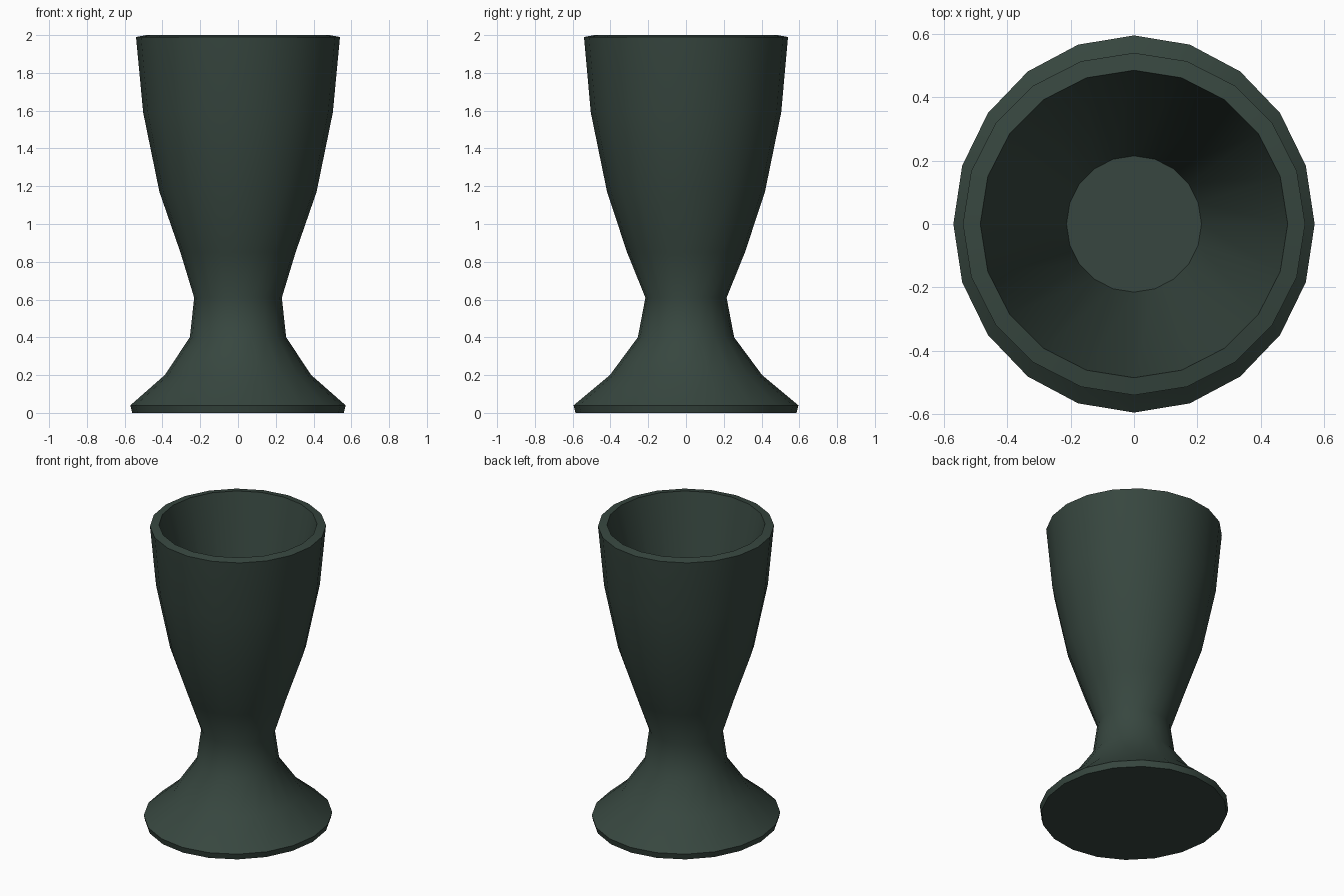
import bpy, bmesh, math

if "Cube" in bpy.data.objects:
    bpy.data.objects.remove(bpy.data.objects["Cube"])

SIDES = 20

# Profile rings (x radius, y radius, z): foot, stem, bowl, rim, inner floor
RINGS = [
    (0.56, 0.585, 0.0),
    (0.57, 0.595, 0.04),
    (0.388, 0.403, 0.20),
    (0.255, 0.255, 0.40),
    (0.232, 0.215, 0.61),
    (0.305, 0.312, 0.85),
    (0.416, 0.418, 1.17),
    (0.502, 0.504, 1.59),
    (0.54, 0.54, 1.99),
    (0.485, 0.485, 2.0),
    (0.213, 0.215, 0.80),
]

# Loft the rings into one closed goblet
bm = bmesh.new()
loops = []
for rx, ry, z in RINGS:
    loops.append([bm.verts.new((rx * math.cos(2 * math.pi * i / SIDES),
                                ry * math.sin(2 * math.pi * i / SIDES), z))
                  for i in range(SIDES)])
for a, b in zip(loops, loops[1:]):
    for i in range(SIDES):
        j = (i + 1) % SIDES
        bm.faces.new((a[i], a[j], b[j], b[i]))
bm.faces.new(loops[0][::-1])   # underside of foot
bm.faces.new(loops[-1])        # floor of bowl
bmesh.ops.recalc_face_normals(bm, faces=bm.faces)

mesh = bpy.data.meshes.new("goblet")
bm.to_mesh(mesh)
bm.free()
goblet = bpy.data.objects.new("goblet", mesh)
bpy.context.collection.objects.link(goblet)

# Dark green finish
mat = bpy.data.materials.new("dark_green")
mat.diffuse_color = (0.038, 0.062, 0.05, 1)
mat.use_nodes = True
mat.node_tree.nodes["Principled BSDF"].inputs["Base Color"].default_value = mat.diffuse_color
mesh.materials.append(mat)

# Smooth sides, sharp foot and rim edges
bpy.context.view_layer.objects.active = goblet
goblet.select_set(True)
bpy.ops.object.shade_smooth_by_angle(angle=math.radians(40))
